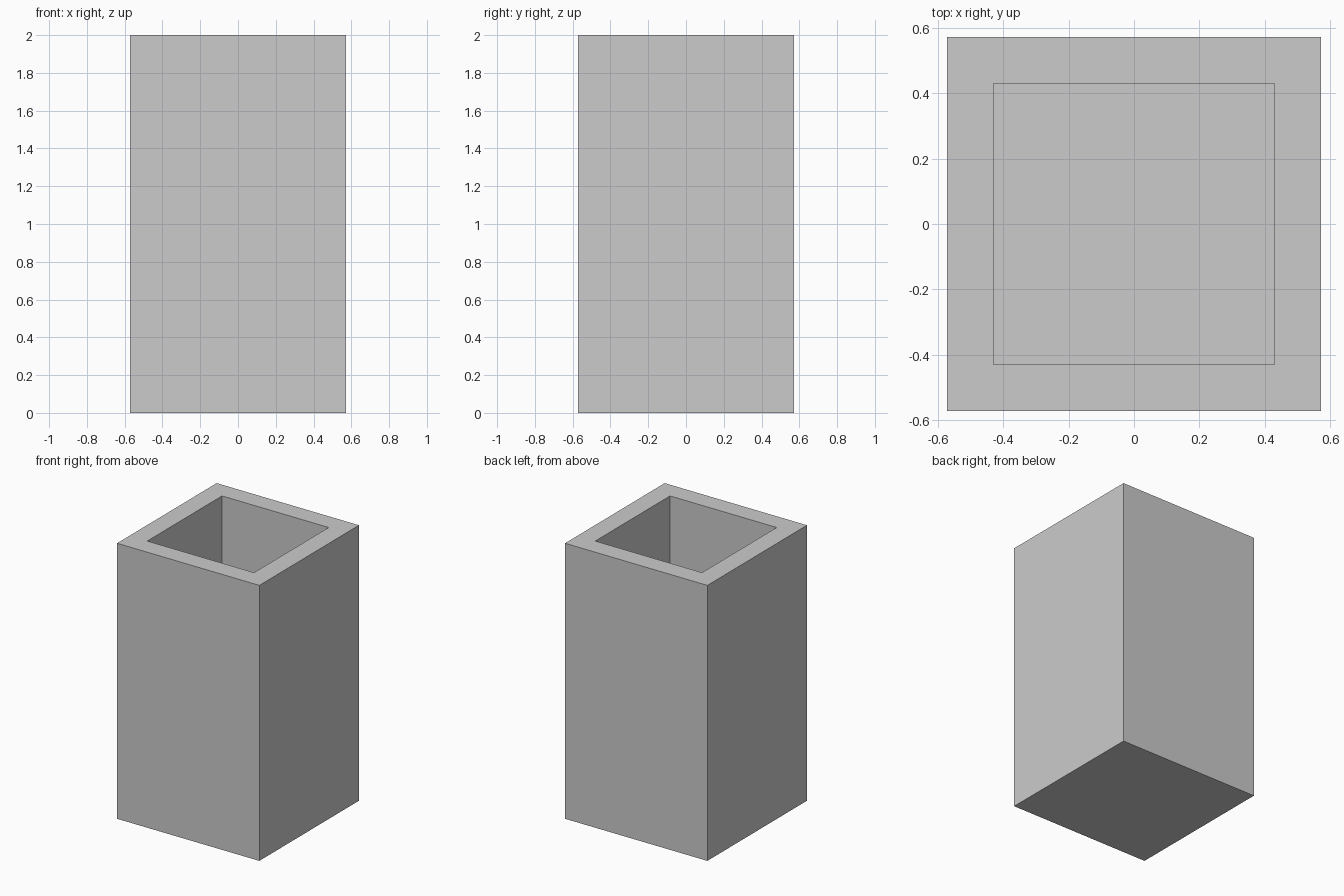
import bpy
import bmesh
from mathutils import Matrix, Vector

if "Cube" in bpy.data.objects:
    bpy.data.objects.remove(bpy.data.objects["Cube"])

HEIGHT = 2.0
WIDTH = 8 / 7    # outer side length
WALL = 1 / 7     # wall and floor thickness

# Solid square block standing on the ground
bm = bmesh.new()
bmesh.ops.create_cube(
    bm, size=1,
    matrix=Matrix.Translation((0, 0, HEIGHT / 2)) @ Matrix.Diagonal((WIDTH, WIDTH, HEIGHT, 1)))

# Rim: inset the top face; cavity: push the inner face down to the floor
bm.normal_update()
top = max(bm.faces, key=lambda f: f.calc_center_median().z)
bmesh.ops.inset_region(bm, faces=[top], thickness=WALL, use_even_offset=True)
floor = bmesh.ops.extrude_discrete_faces(bm, faces=[top])["faces"][0]
bmesh.ops.translate(bm, verts=floor.verts, vec=Vector((0, 0, WALL - HEIGHT)))
bmesh.ops.recalc_face_normals(bm, faces=bm.faces)

mesh = bpy.data.meshes.new("square_planter")
bm.to_mesh(mesh)
bm.free()
bpy.context.collection.objects.link(bpy.data.objects.new("square_planter", mesh))
